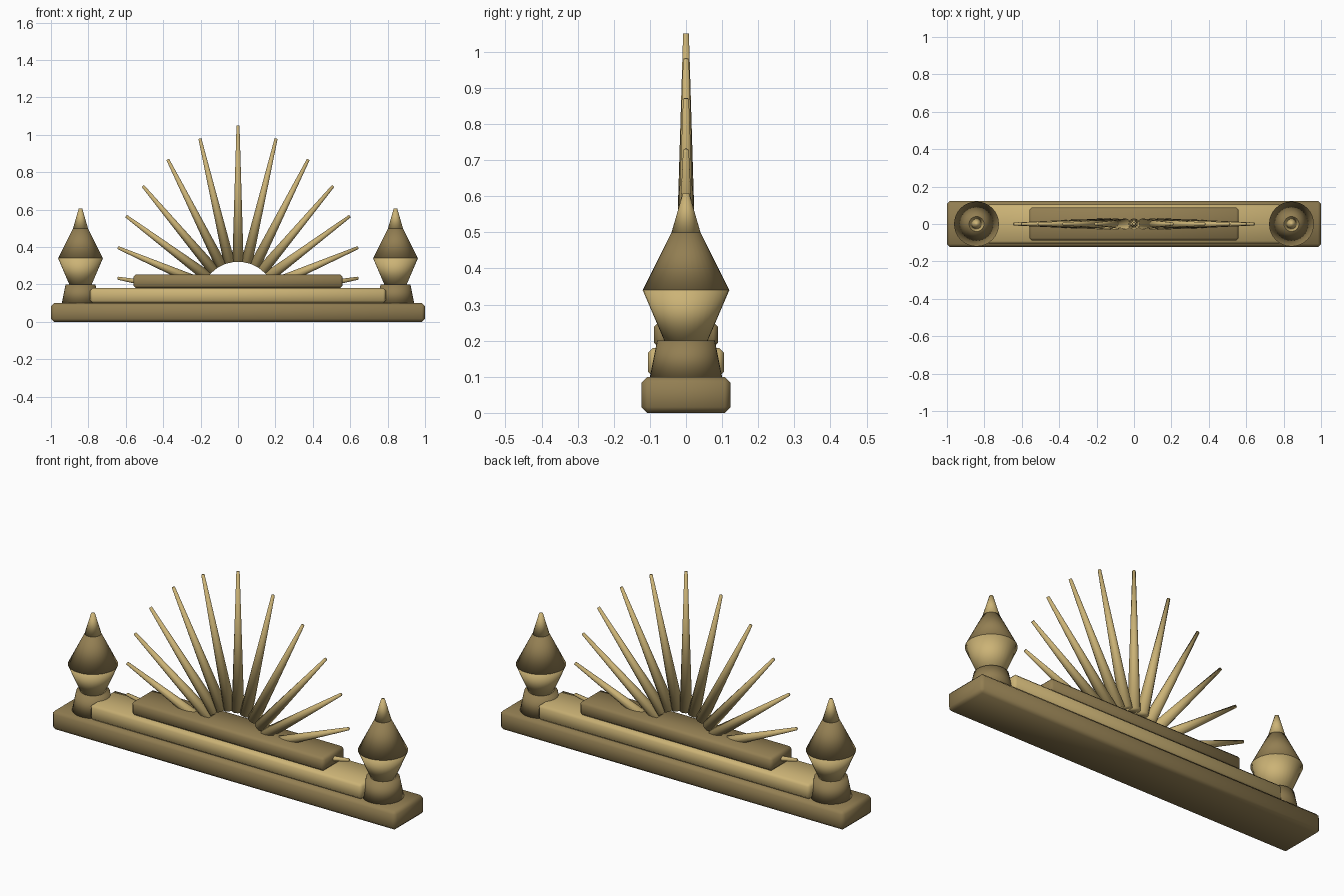
import bpy, bmesh, math
from mathutils import Matrix, Vector

cube = bpy.data.objects.get("Cube")
if cube:
    bpy.data.objects.remove(cube, do_unlink=True)


def make_material(name, rgb):
    mat = bpy.data.materials.new(name)
    mat.use_nodes = True
    mat.diffuse_color = (*rgb, 1)
    mat.node_tree.nodes["Principled BSDF"].inputs["Base Color"].default_value = (*rgb, 1)
    return mat


gold = make_material("pale gold", (0.60, 0.45, 0.18))
bronze = make_material("dark bronze", (0.29, 0.21, 0.085))


def finish(bm, name, mat):
    mesh = bpy.data.meshes.new(name)
    bm.to_mesh(mesh)
    bm.free()
    mesh.materials.append(mat)
    mesh.shade_smooth()
    obj = bpy.data.objects.new(name, mesh)
    bpy.context.collection.objects.link(obj)
    return obj


def slab(name, half_x, half_y, bottom, top, chamfer, mat):
    bm = bmesh.new()
    size = (2 * half_x, 2 * half_y, top - bottom)
    place = Matrix.Translation((0, 0, (bottom + top) / 2)) @ Matrix.Diagonal((*size, 1))
    bmesh.ops.create_cube(bm, size=1, matrix=place)
    bmesh.ops.bevel(bm, geom=bm.edges[:], offset=chamfer, segments=1,
                    affect='EDGES', clamp_overlap=True)
    return finish(bm, name, mat)


def cone(name, start, end, r_start, r_end, sides, mat):
    start, end = Vector(start), Vector(end)
    axis = end - start
    turn = axis.to_track_quat('Z', 'Y').to_matrix().to_4x4()
    bm = bmesh.new()
    bmesh.ops.create_cone(bm, cap_ends=True, segments=sides, radius1=r_start,
                          radius2=r_end, depth=axis.length,
                          matrix=Matrix.Translation((start + end) / 2) @ turn)
    return finish(bm, name, mat)


# Stepped plinth
slab("base_slab", 1.0, 0.123, 0, 0.10, 0.016, bronze)
slab("middle_slab", 0.79, 0.105, 0.10, 0.18, 0.013, gold)
slab("upper_slab", 0.56, 0.088, 0.18, 0.252, 0.013, bronze)

# Finials: foot, flared body, roof and tip on each end
tiers = [
    ("foot", 0.10, 0.20, 0.10, 0.08, bronze),
    ("body", 0.20, 0.34, 0.06, 0.12, gold),
    ("roof", 0.34, 0.50, 0.12, 0.04, bronze),
    ("tip", 0.50, 0.607, 0.04, 0.009, gold),
]
for side, x in (("left", 0.842), ("right", -0.842)):
    for part, low, high, r_low, r_high, mat in tiers:
        cone(f"{side}_finial_{part}", (x, 0, low), (x, 0, high), r_low, r_high, 32, mat)

# Fan of tapering rays, longest in the middle
centre = Vector((0, 0, 0.12))
for i in range(-6, 7):
    angle = math.radians(i * 80 / 6)
    direction = Vector((math.sin(angle), 0, math.cos(angle)))
    reach = 0.93 - 0.046 * abs(i)
    cone(f"ray_{i + 7}", centre + direction * 0.2, centre + direction * reach,
         0.03, 0.008, 12, gold)
